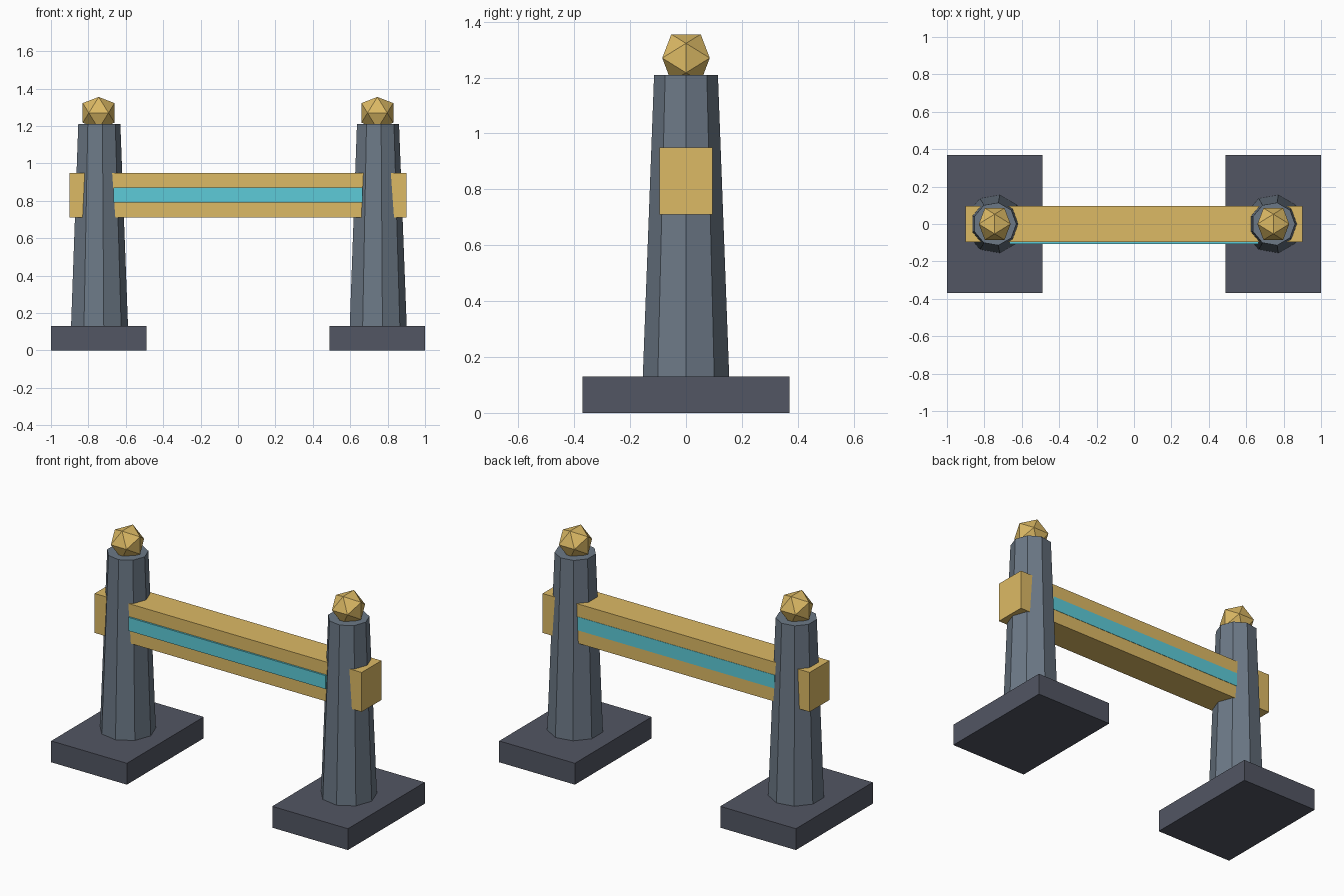
import bpy, bmesh
from math import sqrt
from mathutils import Matrix, Vector

if "Cube" in bpy.data.objects:
    bpy.data.objects.remove(bpy.data.objects["Cube"])


def material(name, rgb):
    m = bpy.data.materials.new(name)
    m.diffuse_color = (*rgb, 1)
    m.use_nodes = True
    m.node_tree.nodes["Principled BSDF"].inputs["Base Color"].default_value = m.diffuse_color
    return m


GOLD = material("gold", (0.72, 0.49, 0.13))
TEAL = material("teal", (0.11, 0.60, 0.69))
STONE = material("stone", (0.15, 0.19, 0.24))
DARK = material("dark_stone", (0.085, 0.093, 0.125))


def finish(name, bm, mat, loc=(0, 0, 0)):
    bmesh.ops.recalc_face_normals(bm, faces=bm.faces)
    me = bpy.data.meshes.new(name)
    bm.to_mesh(me)
    bm.free()
    me.materials.append(mat)
    ob = bpy.data.objects.new(name, me)
    ob.location = loc
    bpy.context.collection.objects.link(ob)
    return ob


def box(name, lo, hi, mat):
    lo, hi = Vector(lo), Vector(hi)
    bm = bmesh.new()
    bmesh.ops.create_cube(bm, size=1, matrix=Matrix.Diagonal((*(hi - lo), 1)))
    return finish(name, bm, mat, (lo + hi) / 2)


def pillar(name, x, z0, z1, r0, r1):
    # nine-sided taper with one corner pointing to +x
    bm = bmesh.new()
    bmesh.ops.create_cone(bm, cap_ends=True, segments=9, radius1=r0, radius2=r1, depth=z1 - z0)
    # turn so that a corner lies exactly on +x
    v = max(bm.verts, key=lambda v: v.co.xy.length).co.xy
    turn = Matrix.Rotation(Vector((1, 0)).angle_signed(v), 4, 'Z')
    bmesh.ops.transform(bm, matrix=turn, verts=bm.verts)
    if abs(max(p.co.x for p in bm.verts) - r0) > 1e-4:
        bmesh.ops.transform(bm, matrix=turn.inverted() @ turn.inverted(), verts=bm.verts)
    return finish(name, bm, STONE, (x, 0, (z0 + z1) / 2))


def finial(name, loc, radius):
    # icosahedron from three golden rectangles, edge up
    phi = (1 + sqrt(5)) / 2
    s = radius / sqrt(1 + phi * phi)
    bm = bmesh.new()
    for a in (-s, s):
        for b in (-s * phi, s * phi):
            for co in ((0, a, b), (a, b, 0), (b, 0, a)):
                bm.verts.new(co)
    bmesh.ops.convex_hull(bm, input=bm.verts)
    return finish(name, bm, GOLD, loc)


# Two posts: foot, pillar and finial
for side, x in (("left", -0.745), ("right", 0.745)):
    box(f"{side}_foot", (x - 0.255, -0.37, 0), (x + 0.255, 0.37, 0.13), DARK)
    pillar(f"{side}_pillar", x, 0.13, 1.21, 0.157, 0.116)
    finial(f"{side}_finial", (x, 0, 1.27), 0.1)

# Crossbeam through both pillars
box("crossbeam", (-0.9, -0.095, 0.71), (0.9, 0.095, 0.95), GOLD)

# Inlay strips: raised on the front, almost flush on the back
box("front_strip", (-0.665, -0.106, 0.79), (0.665, -0.085, 0.872), TEAL)
box("back_strip", (-0.665, 0.085, 0.79), (0.665, 0.097, 0.872), TEAL)
